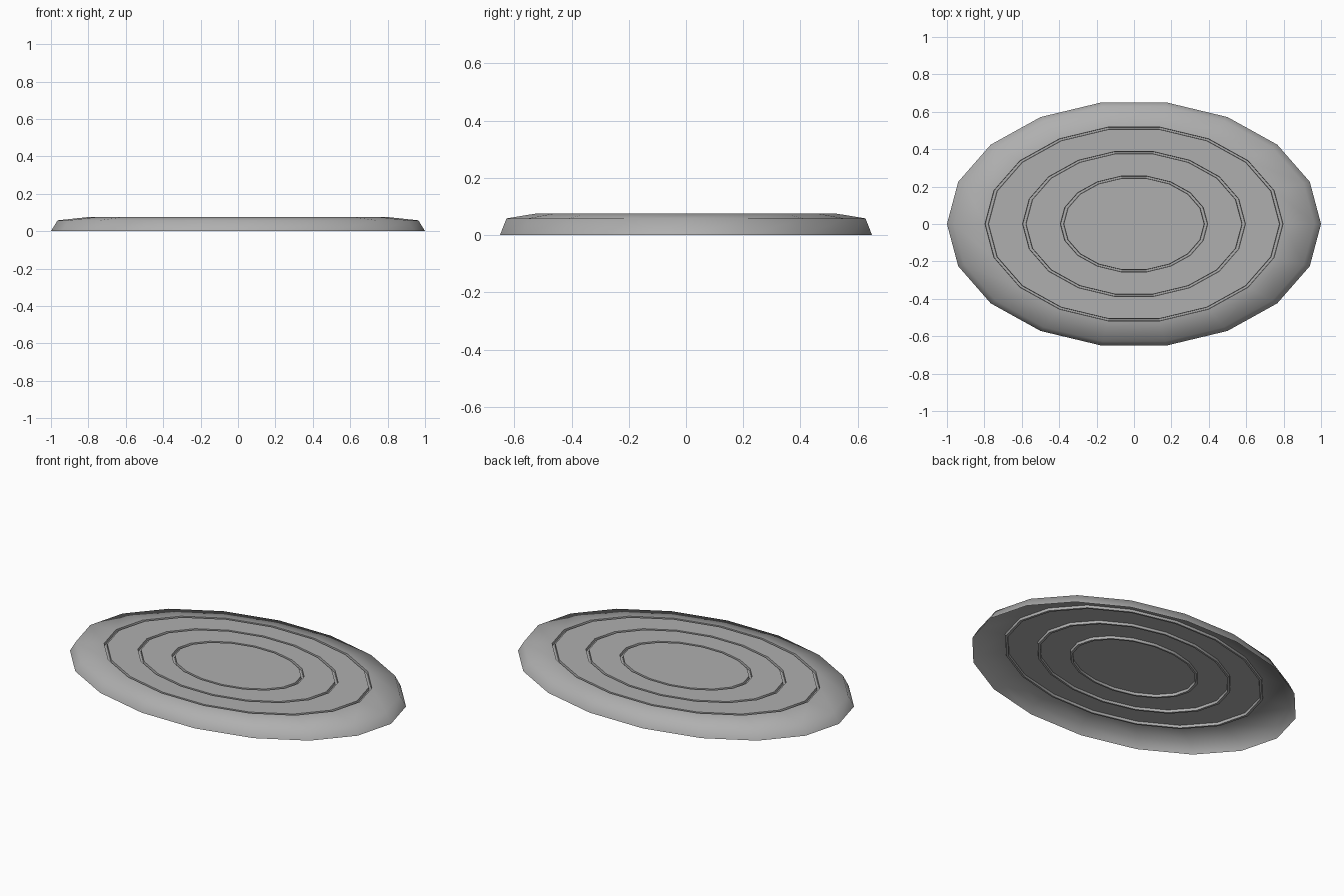
import bpy, bmesh
from math import cos, sin, pi, radians

if "Cube" in bpy.data.objects:
    bpy.data.objects.remove(bpy.data.objects["Cube"])

SIDES = 18
ASPECT = 0.66
TOP = 0.076
GROOVE = 0.061

# Half profile (radius, height): rounded rim, then three narrow grooves in the flat top
profile = [(1.0, 0.0), (0.965, 0.058)]
for r in (0.797, 0.596, 0.394):
    profile += [(r, TOP), (r - 0.002, GROOVE), (r - 0.017, GROOVE), (r - 0.019, TOP)]

# Open-bottomed oval shell
bm = bmesh.new()
rings = [[bm.verts.new((r * cos(2 * pi * i / SIDES), r * ASPECT * sin(2 * pi * i / SIDES), z))
          for i in range(SIDES)] for r, z in profile]
for lower, upper in zip(rings, rings[1:]):
    for i in range(SIDES):
        j = (i + 1) % SIDES
        bm.faces.new((lower[i], lower[j], upper[j], upper[i]))
bm.faces.new(rings[-1])

mesh = bpy.data.meshes.new("oval_mat")
bm.to_mesh(mesh)
bm.free()
mat = bpy.data.objects.new("oval_mat", mesh)
bpy.context.collection.objects.link(mat)

# Mid grey colour
grey = bpy.data.materials.new("mid_grey")
grey.diffuse_color = (0.43, 0.43, 0.43, 1)
grey.use_nodes = True
grey.node_tree.nodes["Principled BSDF"].inputs["Base Color"].default_value = grey.diffuse_color
mesh.materials.append(grey)

# Smooth rim with crisp groove edges
bpy.context.view_layer.objects.active = mat
mat.select_set(True)
bpy.ops.object.shade_smooth_by_angle(angle=radians(70))
